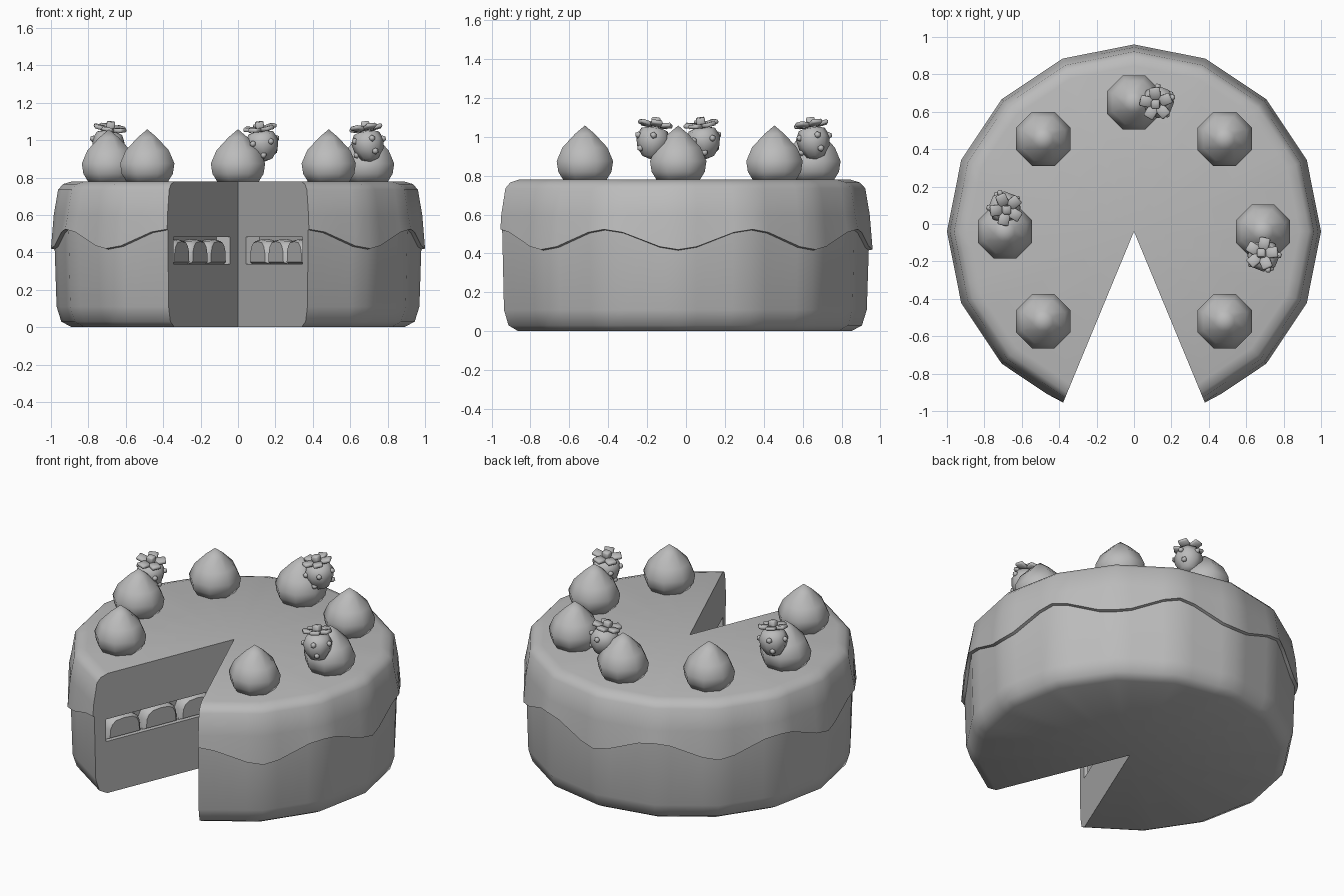
import bpy, bmesh, math
from mathutils import Matrix, Vector

if "Cube" in bpy.data.objects:
    bpy.data.objects.remove(bpy.data.objects["Cube"])

grey = bpy.data.materials.new("plain_grey")
grey.diffuse_color = (0.5, 0.5, 0.5, 1)
grey.use_nodes = True
grey.node_tree.nodes["Principled BSDF"].inputs["Base Color"].default_value = grey.diffuse_color
CY = -0.04          # cake axis
TOP = 0.78


def finish(bm, name, angle, mat=Matrix()):
    bmesh.ops.recalc_face_normals(bm, faces=bm.faces)
    me = bpy.data.meshes.new(name)
    bm.to_mesh(me)
    bm.free()
    me.transform(mat)
    me.materials.append(grey)
    ob = bpy.data.objects.new(name, me)
    bpy.context.collection.objects.link(ob)
    smooth(me, angle)
    return ob


def smooth(me, angle):
    me.polygons.foreach_set("use_smooth", [angle > 0] * len(me.polygons))
    if angle > 0:
        me.set_sharp_from_angle(angle=math.radians(angle))


def lathe(bm, prof, n, start=0.0):
    """Closed turned form; first and last profile points sit on the axis."""
    lo = bm.verts.new((0, 0, prof[0][1]))
    hi = bm.verts.new((0, 0, prof[-1][1]))
    rings = [[bm.verts.new((r * math.cos(start + k * math.tau / n),
                            r * math.sin(start + k * math.tau / n), z))
              for k in range(n)] for r, z in prof[1:-1]]
    for k in range(n):
        j = (k + 1) % n
        bm.faces.new((lo, rings[0][j], rings[0][k]))
        bm.faces.new((hi, rings[-1][k], rings[-1][j]))
        for a, b in zip(rings, rings[1:]):
            bm.faces.new((a[k], a[j], b[j], b[k]))


# Cake with wavy icing: 14 of 16 sides, each split in 4 for the wave
SUB = 4
bm = bmesh.new()
lo = bm.verts.new((0, 0, 0))
hi = bm.verts.new((0, 0, TOP))
cols = []
for i in range(14 * SUB + 1):
    s, f = divmod(i, SUB)
    f /= SUB
    a0 = math.radians(-67.5 + 22.5 * s)
    a1 = a0 + math.radians(22.5)
    d = Vector((math.cos(a0), math.sin(a0))).lerp(Vector((math.cos(a1), math.sin(a1))), f)
    w = 0.468 + 0.052 * math.cos(math.pi * (s + f))
    lip = 0.99 if i in (0, 14 * SUB) else 1.0
    prof = [(0.89, 0), (0.945, 0.03), (0.97, 0.11), (0.98, w), (lip, w + 0.004),
            (0.985, 0.6), (0.962, 0.735), (0.935, 0.765), (0.885, TOP)]
    cols.append([bm.verts.new((d.x * r, d.y * r, z)) for r, z in prof])
for a, b in zip(cols, cols[1:]):
    bm.faces.new((lo, b[0], a[0]))
    bm.faces.new((hi, a[-1], b[-1]))
    for k in range(len(a) - 1):
        bm.faces.new((a[k], b[k], b[k + 1], a[k + 1]))
bm.faces.new([lo] + cols[0] + [hi])
bm.faces.new([lo] + cols[-1] + [hi])
cake = finish(bm, "cake_with_icing", 50, Matrix.Translation((0, CY, 0)))


# Frame of each cut face: x along the cut, y into the cake
def cut_frame(side):
    c, s = math.cos(math.pi / 8), math.sin(math.pi / 8)
    return Matrix(((side * s, side * c, 0, 0), (-c, s, 0, CY), (0, 0, 1, 0), (0, 0, 0, 1)))


# Filling slots cut into both cut faces
cutters = []
for side in (-1, 1):
    bm = bmesh.new()
    bmesh.ops.create_cube(bm, size=1, matrix=Matrix.Translation((0.505, 0.01, 0.41))
                          @ Matrix.Diagonal((0.79, 0.14, 0.145, 1)))
    bm.transform(cut_frame(side))
    cutter = finish(bm, "slot_cutter", 0)
    cutter.hide_render = True
    cutters.append(cutter)
    mod = cake.modifiers.new("slot", 'BOOLEAN')
    mod.operation, mod.solver, mod.object = 'DIFFERENCE', 'EXACT', cutter
dg = bpy.context.evaluated_depsgraph_get()
me = bpy.data.meshes.new_from_object(cake.evaluated_get(dg))
cake.modifiers.clear()
cake.data = me
smooth(me, 50)
for c in cutters:
    bpy.data.objects.remove(c)


# Fruit slices: rounded arches standing in the slots
def arch(bm, cx, scale, depth):
    pts = []
    for k in range(9):
        t = math.pi * k / 8
        c, s = math.cos(t), math.sin(t)
        pts.append((0.122 * math.copysign(abs(c) ** 0.6, c), 0.13 * abs(s) ** 0.7))
    return [bm.verts.new((cx + x * scale, depth, 0.338 + 0.06 + (z - 0.06) * scale))
            for x, z in pts]


for side, name in ((-1, "left"), (1, "right")):
    bm = bmesh.new()
    for cx in (0.25, 0.505, 0.76):
        loops = [arch(bm, cx, 1, 0.08), arch(bm, cx, 1, 0.03), arch(bm, cx, 0.85, 0.01)]
        for a, b in zip(loops, loops[1:]):
            for k in range(9):
                j = (k + 1) % 9
                bm.faces.new((a[k], a[j], b[j], b[k]))
        bm.faces.new(loops[0])
        bm.faces.new(loops[-1])
    bm.transform(cut_frame(side))
    finish(bm, "fruit_slices_" + name, 40)

# Cream dollops
drop = [(0, 0.77), (0.118, 0.775), (0.148, 0.82), (0.157, 0.875), (0.125, 0.945),
        (0.055, 1.015), (0, 1.058)]
spots = [(0.485, 0.455), (-0.485, 0.455), (0.485, -0.52), (-0.485, -0.52),
         (0, 0.65), (0.69, CY), (-0.69, CY)]
for x, y in spots:
    bm = bmesh.new()
    lathe(bm, drop, 8, math.pi / 8)
    finish(bm, "cream_dollop", 65, Matrix.Translation((x, y, 0)))

# Berries leaning on three dollops, with seeds and leaf crowns
fruit = [(0, -0.095), (0.045, -0.082), (0.078, -0.035), (0.088, 0.015),
         (0.068, 0.06), (0, 0.078)]
for turn in (-90, 0, 90):
    place = (Matrix.Translation((0, CY, 0)) @ Matrix.Rotation(math.radians(turn), 4, 'Z')
             @ Matrix.Translation((0.13, 0.695, 0.978))
             @ Matrix.Rotation(math.radians(-8), 4, 'Y') @ Matrix.Rotation(math.radians(8), 4, 'X'))
    bm = bmesh.new()
    lathe(bm, fruit, 8)
    finish(bm, "berry", 65, place)

    bm = bmesh.new()
    for n, r, z, off in ((5, 0.083, 0.018, 0.3), (3, 0.068, -0.05, 0.5)):
        for k in range(n):
            a = off + k * math.tau / n
            bmesh.ops.create_icosphere(bm, subdivisions=1, radius=0.018, matrix=Matrix.Translation(
                (r * math.cos(a), r * math.sin(a), z)))
    finish(bm, "berry_seeds", 65, place)

    bm = bmesh.new()
    for k in range(5):
        m = (Matrix.Rotation(0.4 + k * math.tau / 5, 4, 'Z') @ Matrix.Translation((0.055, 0, 0.086))
             @ Matrix.Rotation(-0.15, 4, 'Y') @ Matrix.Diagonal((0.065, 0.058, 0.022, 1)))
        bmesh.ops.create_cube(bm, size=1, matrix=m)
    bmesh.ops.create_cube(bm, size=1, matrix=Matrix.Translation((0, 0, 0.098))
                          @ Matrix.Diagonal((0.045, 0.045, 0.05, 1)))
    bmesh.ops.bevel(bm, geom=bm.edges[:], offset=0.006, segments=1, affect='EDGES')
    finish(bm, "berry_leaves", 50, place)
